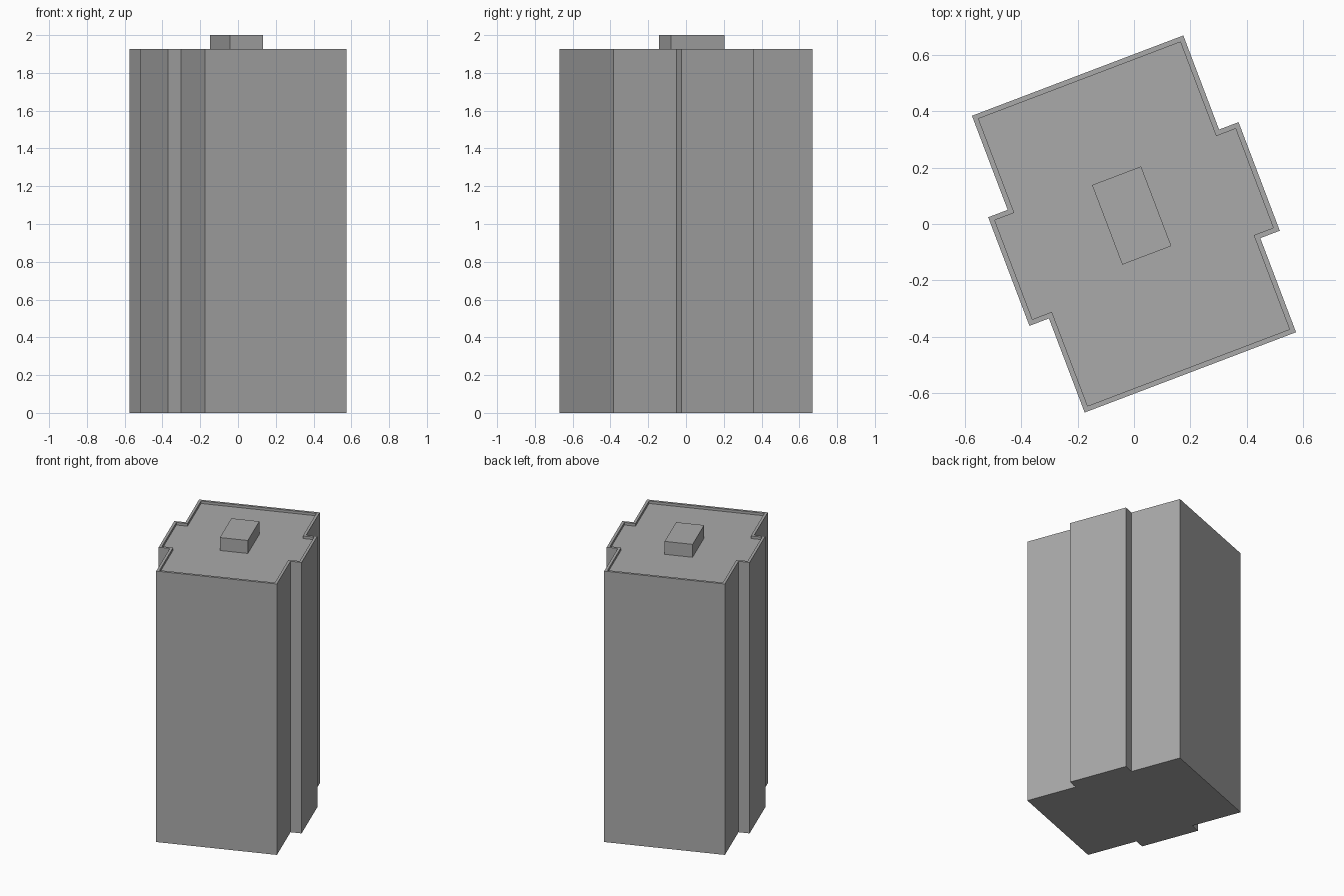
import bpy
import bmesh
from math import radians
from mathutils import Matrix

default = bpy.data.objects.get("Cube")
if default:
    bpy.data.objects.remove(default, do_unlink=True)

TURN = Matrix.Rotation(radians(20.8), 4, "Z")
WALL_TOP, ROOF, PARAPET = 1.926, 1.908, 0.018

concrete = bpy.data.materials.new("grey concrete")
concrete.use_nodes = True
colour = (0.4, 0.4, 0.4, 1)
concrete.diffuse_color = colour
concrete.node_tree.nodes["Principled BSDF"].inputs["Base Color"].default_value = colour


def finish(name, bm):
    """Turn the part to the building's heading and add it to the scene."""
    bmesh.ops.recalc_face_normals(bm, faces=bm.faces)
    bm.transform(TURN)
    mesh = bpy.data.meshes.new(name)
    bm.to_mesh(mesh)
    bm.free()
    mesh.materials.append(concrete)
    obj = bpy.data.objects.new(name, mesh)
    bpy.context.collection.objects.link(obj)
    return obj


def plan(inset):
    """Rectangular plan with a shallow bay on each long side."""
    w, l = 0.401 - inset, 0.563 - inset
    bay_w, bay_l = 0.475 - inset, 0.206 - inset
    side = [(w, -l), (w, -bay_l), (bay_w, -bay_l),
            (bay_w, bay_l), (w, bay_l), (w, l)]
    return side + [(-x, -y) for x, y in side]


# Tower: outer walls, parapet rim, inner parapet face and sunken roof
bm = bmesh.new()
levels = [(0, 0), (0, WALL_TOP), (PARAPET, WALL_TOP), (PARAPET, ROOF)]
rings = [[bm.verts.new((x, y, z)) for x, y in plan(inset)] for inset, z in levels]
for low, high in zip(rings, rings[1:]):
    for i in range(len(low)):
        j = (i + 1) % len(low)
        bm.faces.new((low[i], low[j], high[j], high[i]))
bm.faces.new(rings[0][::-1])
bm.faces.new(rings[-1])
finish("tower_block", bm)

# Rooftop service box, standing on the sunken roof
bm = bmesh.new()
height = 2 - ROOF
bmesh.ops.create_cube(bm, size=1)
bm.transform(Matrix.Translation((0.003, 0.031, ROOF + height / 2))
             @ Matrix.Diagonal((0.186, 0.302, height, 1)))
finish("rooftop_box", bm)
